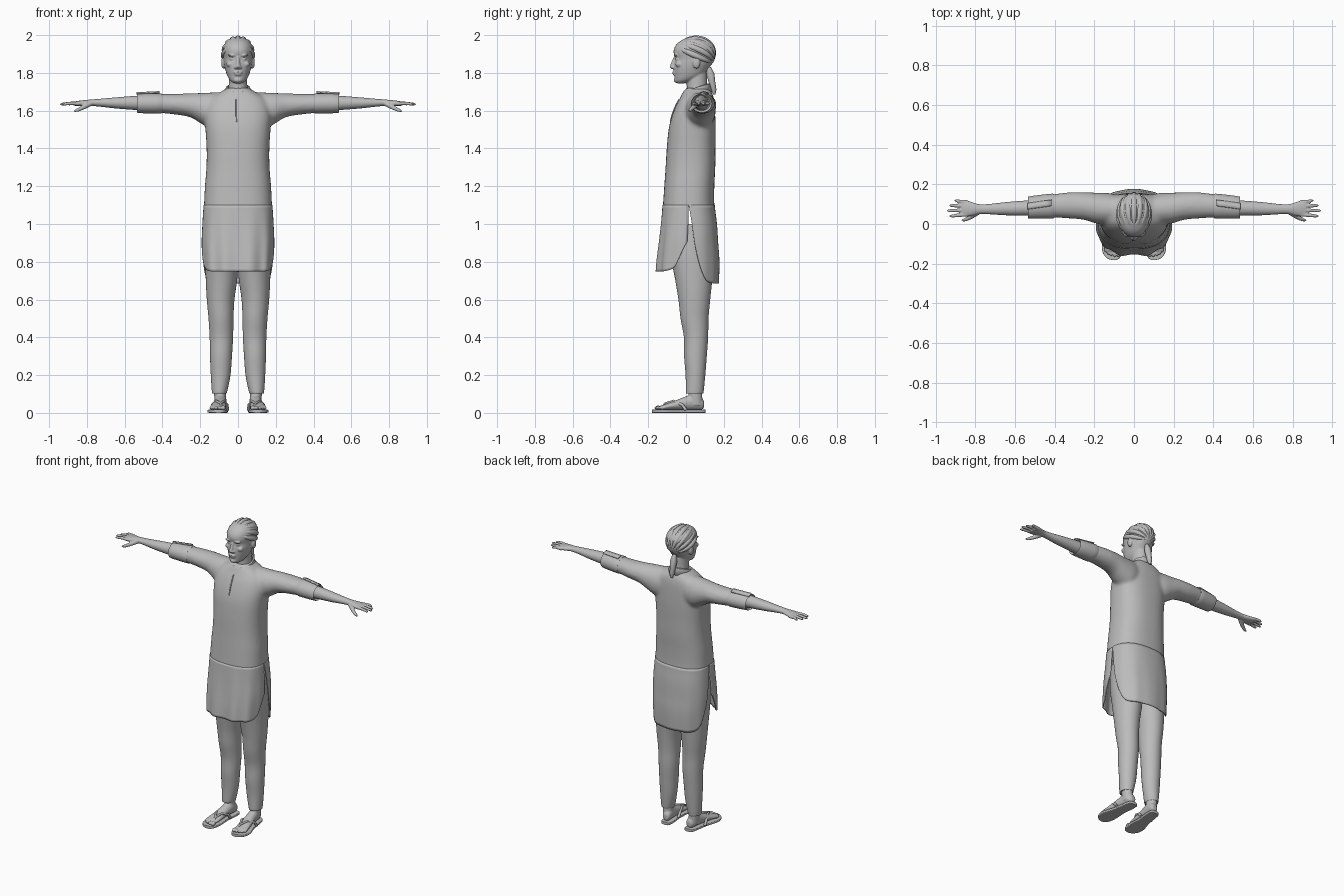
import bpy, bmesh, math
from mathutils import Vector

if "Cube" in bpy.data.objects:
    bpy.data.objects.remove(bpy.data.objects["Cube"])

mat = bpy.data.materials.new("plain grey")
mat.diffuse_color = (0.5, 0.5, 0.5, 1)
mat.use_nodes = True
mat.node_tree.nodes["Principled BSDF"].inputs["Base Color"].default_value = mat.diffuse_color


def from_bm(name, bm):
    bmesh.ops.recalc_face_normals(bm, faces=bm.faces)
    me = bpy.data.meshes.new(name)
    bm.to_mesh(me)
    bm.free()
    ob = bpy.data.objects.new(name, me)
    bpy.context.collection.objects.link(ob)
    return ob


def activate(obs):
    bpy.ops.object.select_all(action='DESELECT')
    for o in obs:
        o.select_set(True)
    bpy.context.view_layer.objects.active = obs[0]


def resample(rows, k):
    """Smooth spline through the rows, k steps for each gap."""
    out = []
    for i in range(len(rows) - 1):
        p = [rows[max(0, min(len(rows) - 1, i + d))] for d in (-1, 0, 1, 2)]
        for j in range(k):
            t = j / k
            out.append([0.5 * (2*b + (c-a)*t + (2*a-5*b+4*c-d)*t*t + (3*b-a-3*c+d)*t**3)
                        for a, b, c, d in zip(*p)])
    return out + [list(rows[-1])]


def power(v, e):
    return math.copysign(abs(v) ** e, v)


def loft(name, axis, rings, s=1, e=1.0, n=32, k=4, caps=True):
    """Rings: position on axis, then centre and radius for the two other axes."""
    b, c = [i for i in range(3) if i != axis]
    bm = bmesh.new()
    loops = []
    for pos, c1, r1, c2, r2 in resample(rings, k):
        loop = []
        for i in range(n):
            a = 2 * math.pi * i / n
            co = [0, 0, 0]
            co[axis] = pos
            co[b] = c1 + r1 * power(math.cos(a), e)
            co[c] = c2 + r2 * power(math.sin(a), e)
            co[0] *= s
            loop.append(bm.verts.new(co))
        loops.append(loop)
    for l0, l1 in zip(loops, loops[1:]):
        for i in range(n):
            bm.faces.new((l0[i], l0[(i+1) % n], l1[(i+1) % n], l1[i]))
    if caps:
        bm.faces.new(loops[0])
        bm.faces.new(loops[-1])
    return from_bm(name, bm)


def grid(name, rows, thick):
    bm = bmesh.new()
    vs = [[bm.verts.new(p) for p in r] for r in rows]
    for r0, r1 in zip(vs, vs[1:]):
        for i in range(len(r0) - 1):
            bm.faces.new((r0[i], r0[i+1], r1[i+1], r1[i]))
    ob = from_bm(name, bm)
    m = ob.modifiers.new("thickness", 'SOLIDIFY')
    m.thickness = thick
    m.offset = 0
    return ob


def ball(name, co, r):
    bm = bmesh.new()
    bmesh.ops.create_uvsphere(bm, u_segments=24, v_segments=14, radius=1)
    for v in bm.verts:
        v.co = Vector(co) + Vector([a * q for a, q in zip(v.co, r)])
    return from_bm(name, bm)


def tube(name, pts, radii, s=1):
    cu = bpy.data.curves.new(name, 'CURVE')
    cu.dimensions = '3D'
    cu.bevel_depth = 1
    cu.bevel_resolution = 3
    cu.use_fill_caps = True
    sp = cu.splines.new('POLY')
    sp.points.add(len(pts) - 1)
    for q, p, r in zip(sp.points, pts, radii):
        q.co = (p[0] * s, p[1], p[2], 1)
        q.radius = r
    ob = bpy.data.objects.new(name, cu)
    bpy.context.collection.objects.link(ob)
    activate([ob])
    bpy.ops.object.convert(target='MESH')
    return bpy.context.object


def fuse(name, obs, voxel, smooth):
    """Join overlapping pieces into one smooth skin."""
    activate(obs)
    bpy.ops.object.join()
    ob = bpy.context.object
    ob.name = name
    m = ob.modifiers.new("skin", 'REMESH')
    m.mode = 'VOXEL'
    m.voxel_size = voxel
    m = ob.modifiers.new("relax", 'SMOOTH')
    m.iterations = smooth
    bpy.ops.object.convert(target='MESH')
    return bpy.context.object


# Tunic profile: height, half width, front y, back y
TUNIC = [(.66, .182, -.157, .165), (.8, .187, -.15, .17), (.9, .19, -.14, .165), (1.0, .186, -.13, .16),
         (1.1, .18, -.122, .15), (1.2, .175, -.115, .15), (1.3, .167, -.108, .155), (1.4, .166, -.102, .156),
         (1.5, .172, -.092, .157), (1.57, .175, -.075, .155), (1.63, .165, -.052, .152),
         (1.67, .14, -.03, .146), (1.7, .09, -.015, .135), (1.72, .06, 0, .12)]
FINE = resample(TUNIC, 6)


def tunic_at(z):
    return min(FINE, key=lambda r: abs(r[0] - z)) if z > 1.71 else next(
        [a + (b - a) * (z - p[0]) / (q[0] - p[0]) for a, b in zip(p, q)]
        for p, q in zip(FINE, FINE[1:]) if p[0] <= z <= q[0])


# Tunic body with sleeves
parts = [loft("torso", 2, [(z, 0, w, (f+b)/2, (b-f)/2) for z, w, f, b in TUNIC[3:]], e=.8, n=64)]
SLEEVE = [(.05, .075, .06, 1.61, .085), (.12, .075, .08, 1.597, .1), (.19, .08, .078, 1.611, .083),
          (.25, .09, .07, 1.628, .064), (.33, .094, .066, 1.634, .055), (.42, .09, .058, 1.638, .05),
          (.52, .083, .05, 1.638, .044)]
for s in (1, -1):
    parts.append(loft("sleeve", 0, SLEEVE, s))
body = fuse("tunic_body", parts, .01, 8)
bm = bmesh.new()
bm.from_mesh(body.data)
bmesh.ops.bisect_plane(bm, geom=bm.verts[:] + bm.edges[:] + bm.faces[:], plane_co=(0, 0, 1.09),
                       plane_no=(0, 0, 1), clear_inner=True)
bm.to_mesh(body.data)
bm.free()

# Front and back skirt panels with curved shirt-tail hems and side slits
for name, d, base, rise, fold in (("front_panel", -1, .748, .16, .006), ("back_panel", 1, .685, .4, .002)):
    rows = []
    for j in range(25):
        row = []
        for i in range(65):
            u = i / 32 - 1
            a = u * math.pi / 2
            t = j / 24
            z = 1.1 + (base + rise * abs(u) ** 7 - 1.1) * t
            _, w, f, b = tunic_at(z)
            y = (f+b)/2 + d * (b-f)/2 * abs(math.cos(a)) ** .8 + fold * t * math.cos(u * 17)
            row.append((w * power(math.sin(a), .8), y + d * .004 * t, z))
        rows.append(row)
    grid(name, rows, .005)

# Neck placket and collar
pts = [(-.008, tunic_at(z)[2] - .0005, z) for z in (1.54, 1.57, 1.6, 1.63, 1.66)]
tube("placket_edge", pts, [.002, .004, .004, .004, .004])
rows = []
for rx, ry, drop, push in ((.06, .066, .04, .005), (.056, .062, 0, 0), (.062, .068, .001, .003), (.08, .08, .042, .022)):
    row = []
    for i in range(49):
        a = math.radians(-157 + 314 * i / 48)
        f = (1 - math.cos(a)) / 2
        tip = .022 * f ** 8 if push > .01 else 0
        row.append((rx * math.sin(a), .056 + ry * math.cos(a) - push * f, 1.742 - .04 * f - drop - tip))
    rows.append(row)
grid("collar", rows, .005)

# Head with face features and neck
HEAD = [(1.745, .022, -.05, -.005), (1.76, .042, -.058, .04), (1.785, .057, -.061, .09),
        (1.82, .068, -.064, .115), (1.85, .074, -.063, .135), (1.877, .077, -.058, .148),
        (1.91, .079, -.066, .152), (1.94, .076, -.058, .15), (1.965, .062, -.036, .13), (1.985, .035, 0, .095)]
parts = [loft("skull", 2, [(z, 0, w, (f+b)/2, (b-f)/2) for z, w, f, b in HEAD], e=.93),
         loft("neck", 2, [(1.64, 0, .06, .06, .06), (1.72, 0, .05, .058, .054), (1.8, 0, .048, .055, .055)]),
         tube("nose", [(0, -.058, 1.882), (0, -.068, 1.855), (0, -.075, 1.832), (0, -.066, 1.824)], [.008, .01, .013, .008]),
         ball("upper_lip", (0, -.063, 1.803), (.024, .01, .006)),
         ball("lower_lip", (0, -.061, 1.792), (.02, .01, .007)),
         ball("chin", (0, -.051, 1.762), (.022, .014, .014))]
for s in (1, -1):
    parts += [ball("nostril", (s*.012, -.066, 1.829), (.009, .012, .008)),
              ball("brow", (s*.031, -.054, 1.893), (.025, .011, .006)),
              ball("eye", (s*.031, -.047, 1.874), (.014, .01, .007)),
              ball("cheek", (s*.043, -.038, 1.846), (.02, .018, .016)),
              ball("ear", (s*.078, .055, 1.853), (.011, .02, .031))]
fuse("head", parts, .0045, 3)

# Braided hair: rows running from the forehead to the nape, gathered in a tail
ball("hair_cap", (0, .05, 1.899), (.079, .107, .092))
tilt = math.radians(28)
for i in range(9):
    phi = math.radians(-92 + 23 * i)
    pts, rad = [], []
    for j in range(25):
        t = math.radians(16 + 158 * j / 24)
        x, y, z = math.sin(phi)*math.sin(t), -math.cos(t), math.cos(phi)*math.sin(t)
        y, z = y*math.cos(tilt) + z*math.sin(tilt), z*math.cos(tilt) - y*math.sin(tilt)
        pts.append((x*.075, .046 + y*.105, 1.897 + z*.0865))
        rad.append(.0165 * max(.3, math.sin(t)))
    tube("braid_row", pts, rad)
tube("hair_tail", [(0, .12, 1.83), (0, .13, 1.79), (0, .138, 1.75), (0, .147, 1.71), (0, .15, 1.685)],
     [.012, .022, .018, .015, .006])

for s in (1, -1):
    # Rolled cuff with button tab
    loft("cuff", 0, [(.405, .09, .058, 1.638, .049), (.41, .09, .063, 1.638, .054), (.47, .087, .06, 1.638, .053),
                     (.528, .083, .056, 1.638, .05), (.533, .083, .052, 1.638, .046), (.52, .083, .044, 1.638, .038)],
         s, k=2, caps=False)
    grid("cuff_tab", [[(s*x, y + .14*(.53-x), z + .05*(.53-x) - .25*(y-.075)) for x in (.415, .45, .49, .53, .536)]
                      for y, z in ((.075, 1.694), (.09, 1.694), (.105, 1.692))], .008)

    # Forearm and hand
    parts = [loft("forearm", 0, [(.48, .082, .04, 1.64, .04), (.55, .08, .038, 1.641, .037), (.65, .077, .033, 1.641, .029),
                                 (.73, .075, .026, 1.642, .021), (.78, .075, .025, 1.642, .017), (.815, .076, .034, 1.64, .016),
                                 (.845, .078, .041, 1.638, .014), (.868, .08, .039, 1.637, .011)], s),
             tube("thumb", [(.785, .06, 1.636), (.82, .037, 1.617), (.85, .022, 1.603), (.868, .017, 1.597)],
                  [.014, .012, .0095, .005], s)]
    for y0, y1, x1 in ((.048, .04, .93), (.07, .067, .942), (.091, .093, .93), (.11, .118, .905)):
        parts.append(tube("finger", [(.84, y0, 1.637), (.885, (y0+y1)/2, 1.639), (x1 - .012, y1, 1.635), (x1, y1, 1.633)],
                          [.0105, .0095, .008, .0045], s))
    fuse("forearm_and_hand", parts, .004, 3)

    # Trouser leg
    loft("trouser_leg", 2, [(.105, .098, .036, .046, .044), (.11, .098, .04, .046, .047), (.2, .092, .052, .05, .052),
                            (.3, .09, .058, .05, .06), (.4, .088, .062, .053, .064), (.5, .09, .066, .045, .074),
                            (.6, .092, .073, .044, .084), (.72, .087, .084, .04, .1), (.85, .085, .086, .03, .115),
                            (1.0, .08, .08, .02, .11)], s, n=40)

    # Foot with toes
    parts = [loft("foot", 1, [(.095, .085, .016, .045, .018), (.08, .087, .026, .05, .033), (.04, .091, .031, .058, .042),
                              (-.01, .096, .033, .05, .034), (-.06, .101, .038, .04, .024), (-.11, .107, .042, .031, .015),
                              (-.135, .109, .038, .028, .011)], s),
             loft("ankle", 2, [(.04, .092, .03, .052, .038), (.09, .095, .031, .05, .036), (.15, .097, .033, .048, .04)], s)]
    for x, y, r in ((.078, -.148, .013), (.098, -.15, .0095), (.115, -.145, .009), (.13, -.137, .0085), (.143, -.125, .008)):
        parts.append(ball("toe", (s*x, y, .026), (r, .018, r)))
    fuse("foot", parts, .004, 3)

    # Sandal sole and straps
    loft("sandal_sole", 1, [(.104, .085, .012, .009, .009), (.095, .085, .03, .009, .009), (.05, .089, .037, .009, .009),
                            (-.02, .098, .039, .009, .009), (-.1, .108, .053, .009, .009), (-.15, .108, .047, .009, .009),
                            (-.175, .104, .028, .009, .009), (-.181, .102, .01, .009, .009)], s, e=.35)
    for x in (.056, .138):
        m = x * .5 + .046
        tube("sandal_strap", [(x, .0, .015), (x*.95+.005, -.02, .042), (m, -.065, .063), (.091, -.11, .05), (.088, -.132, .02)],
             [.009, .008, .007, .006, .005], s)

# Shared finish
for ob in bpy.context.collection.objects:
    ob.data.materials.clear()
    ob.data.materials.append(mat)
    activate([ob])
    bpy.ops.object.shade_smooth_by_angle(angle=math.radians(45))
